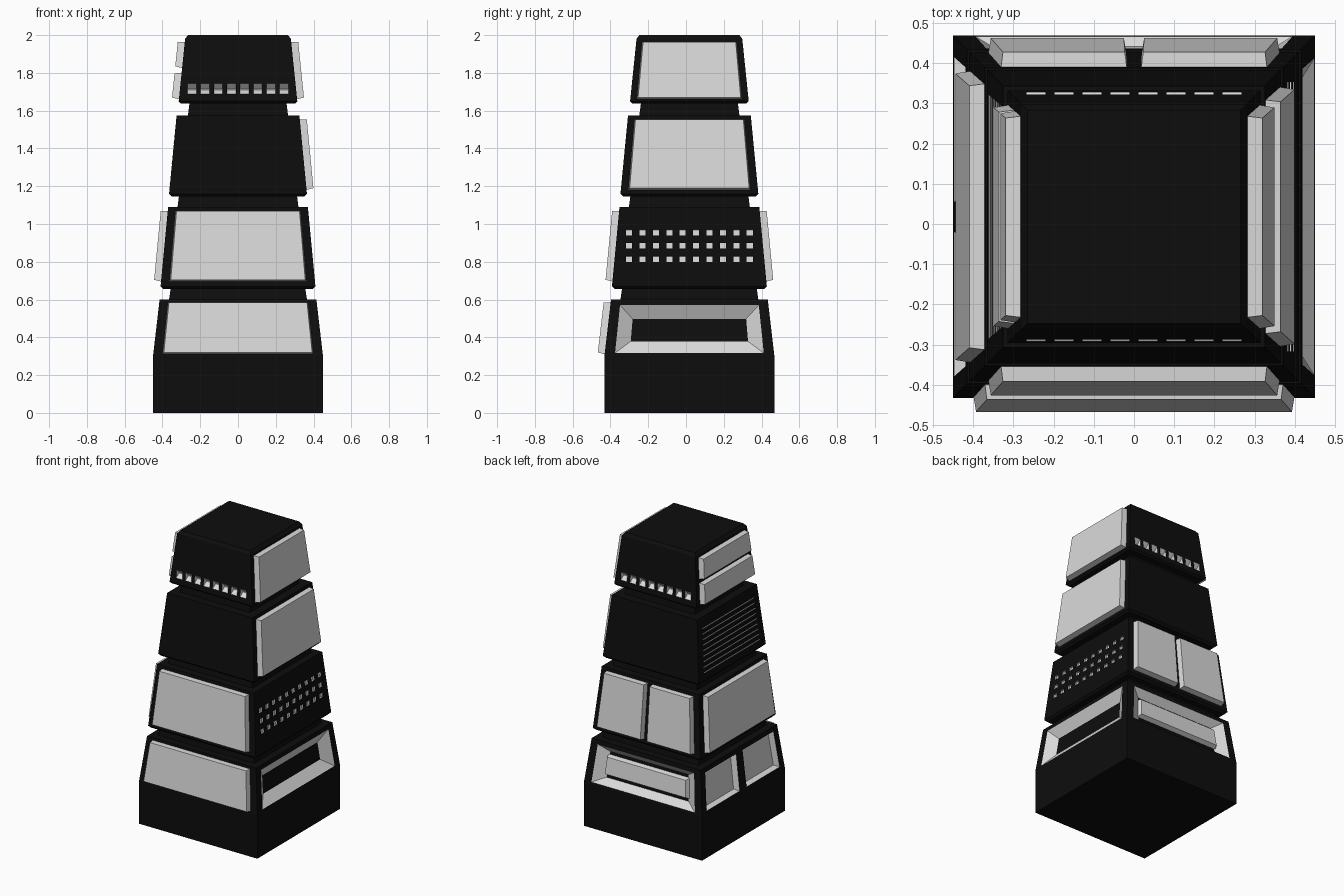
import bpy, bmesh, math
from mathutils import Matrix, Vector

if "Cube" in bpy.data.objects:
    bpy.data.objects.remove(bpy.data.objects["Cube"])


def material(name, v):
    m = bpy.data.materials.new(name)
    m.diffuse_color = (v, v, v, 1)
    m.use_nodes = True
    m.node_tree.nodes["Principled BSDF"].inputs["Base Color"].default_value = m.diffuse_color
    return m


MATS = [material("matte_black", 0.004), material("light_grey", 0.70)]
CENTRE = Vector((0, 0.018, 0))
FRONT, RIGHT, BACK, LEFT = range(4)
# tapered tiers: bottom z, top z, bottom half width, top half width
TIERS = [(0.30, 0.60, 0.45, 0.415), (0.67, 1.09, 0.41, 0.37),
         (1.16, 1.575, 0.365, 0.325), (1.65, 1.98, 0.314, 0.28)]
W = 0.89  # panel width as a share of the tier width


def finish(name, bm):
    bmesh.ops.recalc_face_normals(bm, faces=bm.faces[:])
    me = bpy.data.meshes.new(name)
    bm.to_mesh(me)
    bm.free()
    for m in MATS:
        me.materials.append(m)
    ob = bpy.data.objects.new(name, me)
    bpy.context.collection.objects.link(ob)
    return ob


def block(bm, side, tier, u0, u1, z0, z1, d0, d1, iu=0.0, iz=0.0, cap=1, taper=True):
    """Solid on a tier face, from depth d0 to d1 (outwards positive); the d1 end is inset."""
    zb, zt, hb, ht = TIERS[tier]
    slope = math.atan2(hb - ht, zt - zb)
    mid = (hb + ht) / 2
    rot = Matrix.Rotation(side * math.pi / 2, 4, 'Z')
    rings = []
    for d, a, b in ((d0, 0, 0), (d1, iu, iz)):
        ring = []
        for u, z in ((u0 + a, z0 + b), (u1 - a, z0 + b), (u1 - a, z1 - b), (u0 + a, z1 - b)):
            h = hb + (ht - hb) * (z - zb) / (zt - zb)
            p = Vector((u * h / mid if taper else u,
                        -h - d * math.cos(slope), z + d * math.sin(slope)))
            ring.append(bm.verts.new(rot @ p + CENTRE))
        rings.append(ring)
    lo, hi = rings
    faces = [bm.faces.new(lo), bm.faces.new(hi)]
    for i in range(4):
        j = (i + 1) % 4
        faces.append(bm.faces.new((lo[i], lo[j], hi[j], hi[i])))
    for f in faces:
        f.material_index = 1
    faces[1].material_index = cap


def width(tier):
    return W * (TIERS[tier][2] + TIERS[tier][3]) / 2


# tower body: stacked square rings with recessed necks
PROFILE = [(0, .45), (.30, .45), (.60, .415), (.60, .365), (.655, .357), (.655, .395),
           (.67, .41), (1.09, .37), (1.09, .32), (1.145, .313), (1.145, .35),
           (1.16, .365), (1.575, .325), (1.575, .265), (1.638, .257), (1.638, .302),
           (1.65, .314), (1.98, .28), (2.0, .265)]
bm = bmesh.new()
prev = None
for z, h in PROFILE:
    ring = [bm.verts.new(CENTRE + Vector((x * h, y * h, z)))
            for x, y in ((-1, -1), (1, -1), (1, 1), (-1, 1))]
    if prev:
        for i in range(4):
            j = (i + 1) % 4
            bm.faces.new((prev[i], prev[j], ring[j], ring[i]))
    else:
        bm.faces.new(ring)
    prev = ring
bm.faces.new(prev)
body = finish("tower_body", bm)

# recesses cut into the body
bm = bmesh.new()
w = width(0)
for side in (RIGHT, BACK):  # funnel recesses with black floors
    block(bm, side, 0, -w, w, .312, .575, .003, -.045, .08, .072 if side == RIGHT else .045,
          cap=0)
for s in (-1, 1):  # two pockets on the left of the base
    u = sorted((s * .035, s * w))
    block(bm, LEFT, 0, u[0], u[1], .32, .57, .003, -.035, .015, .015)
for r in range(3):  # grid of small square lights
    for c in range(10):
        u, z = (c - 4.5) * .071, .815 + r * .07
        block(bm, RIGHT, 1, u - .016, u + .016, z - .015, z + .015, .003, -.012, taper=False)
for side in (FRONT, BACK):  # wedge-shaped notches under the top
    for c in range(8):
        u = (c - 3.5) * .0695
        block(bm, side, 3, u - .0235, u + .0235, 1.685, 1.745, .003, -.03, 0, .027, taper=False)
cutter = finish("recess_cutter", bm)
cutter.hide_render = True

mod = body.modifiers.new("recesses", 'BOOLEAN')
mod.operation = 'DIFFERENCE'
mod.solver = 'EXACT'
mod.object = cutter
bpy.context.view_layer.update()
deps = bpy.context.evaluated_depsgraph_get()
cut_mesh = bpy.data.meshes.new_from_object(body.evaluated_get(deps))
body.modifiers.clear()
body.data = cut_mesh
bpy.data.objects.remove(cutter)


# raised panels: name, side, tier, list of (u0, u1, z0, z1)
def panel(name, side, tier, rects, d0=-.005, d1=.037, inset=.006):
    bm = bmesh.new()
    for r in rects:
        block(bm, side, tier, *r, d0, d1, inset, inset)
    finish(name, bm)


a, b, c, d = (width(i) for i in range(4))
panel("front_base_panel", FRONT, 0, [(-a, a, .31, .585)])
panel("front_lower_panel", FRONT, 1, [(-b, b, .695, 1.07)])
panel("left_lower_panel", LEFT, 1, [(-b, b, .695, 1.07)])
panel("back_lower_panels", BACK, 1, [(-b, -.018, .695, 1.07), (.018, b, .695, 1.07)])
panel("right_upper_panel", RIGHT, 2, [(-c, c, 1.18, 1.555)])
panel("right_top_panel", RIGHT, 3, [(-d, d, 1.66, 1.965)])
panel("left_top_panels", LEFT, 3, [(-d, d, 1.66, 1.8), (-d, d, 1.825, 1.965)])
# bar inside the back recess
panel("back_recess_bar", BACK, 0, [(-.315, .315, .375, .512)], -.047, -.015, .012)
# thin louvre lines on the left
panel("louvre_lines", LEFT, 2, [(-.29, .29, z, z + .005)
                                for z in (1.21 + i * .036 for i in range(9))], -.002, .002, 0)
